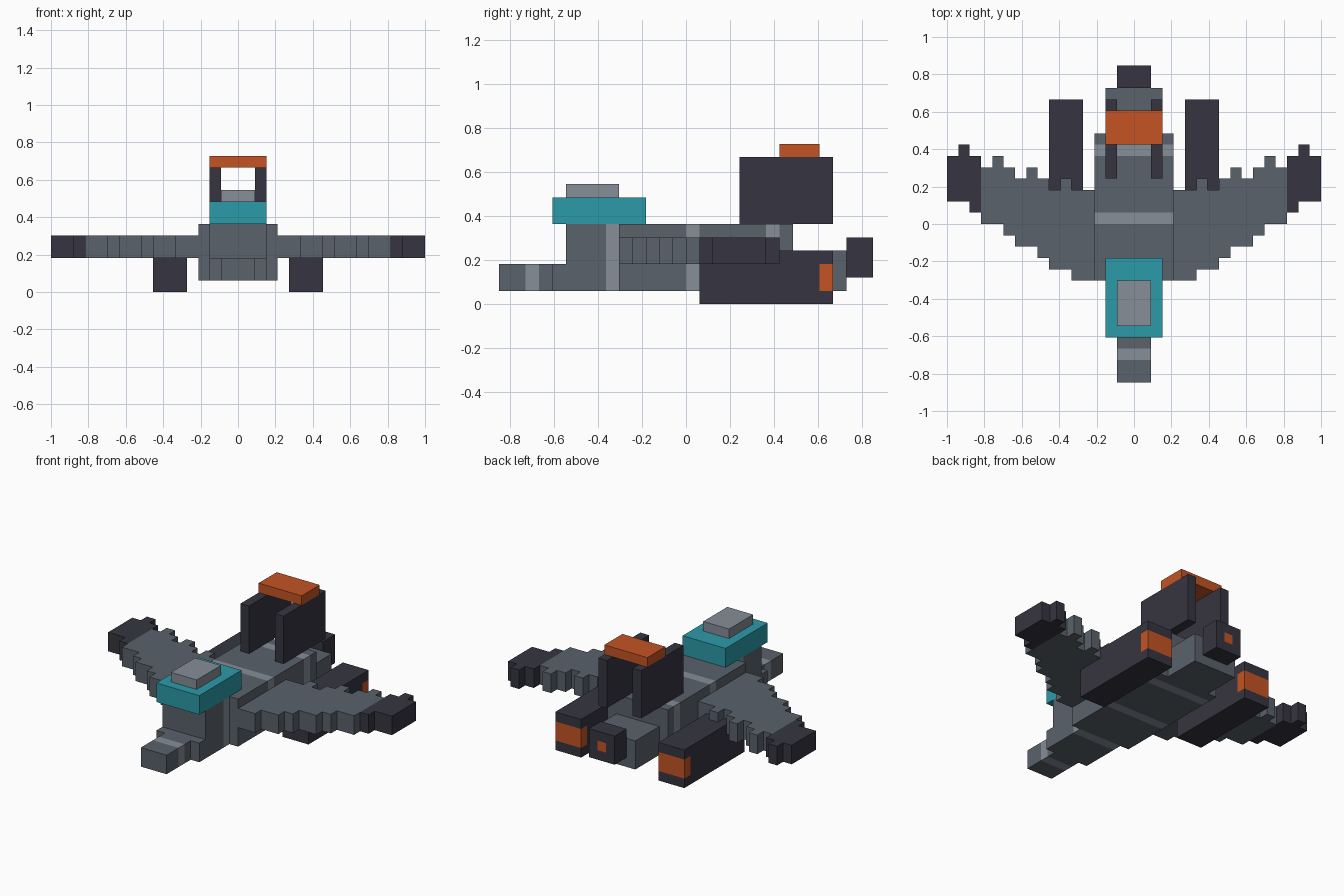
import bpy, bmesh
from mathutils import Vector

U = 2 / 33  # one block

cube = bpy.data.objects.get("Cube")
if cube:
    bpy.data.objects.remove(cube, do_unlink=True)


def material(name, rgb):
    lin = [((c / 255 + 0.055) / 1.055) ** 2.4 for c in rgb] + [1]
    m = bpy.data.materials.new(name)
    m.use_nodes = True
    m.diffuse_color = lin
    m.node_tree.nodes["Principled BSDF"].inputs["Base Color"].default_value = lin
    return m


GREY = material("hull grey", (90, 98, 107))
LIGHT = material("panel light grey", (134, 142, 151))
DARK = material("dark slate", (54, 53, 65))
TEAL = material("canopy teal", (44, 155, 169))
ORANGE = material("orange", (195, 84, 35))


def finish(name, bm, mats):
    bmesh.ops.recalc_face_normals(bm, faces=bm.faces)
    bmesh.ops.scale(bm, vec=(U, U, U), verts=bm.verts)
    me = bpy.data.meshes.new(name)
    bm.to_mesh(me)
    bm.free()
    for m in mats:
        me.materials.append(m)
    ob = bpy.data.objects.new(name, me)
    bpy.context.collection.objects.link(ob)
    return ob


def box(name, x, y, z, mat, accent=None, cuts=(), rule=None):
    """Block from ranges; faces obeying the rule take the accent colour."""
    bm = bmesh.new()
    bmesh.ops.create_cube(bm, size=1)
    ranges = (x, y, z)
    for v in bm.verts:
        v.co = [a if c < 0 else b for c, (a, b) in zip(v.co, ranges)]
    for axis, at in cuts:
        n = Vector([float(i == axis) for i in range(3)])
        bmesh.ops.bisect_plane(bm, geom=bm.verts[:] + bm.edges[:] + bm.faces[:],
                               plane_co=n * at, plane_no=n)
    if rule:
        for f in bm.faces:
            f.material_index = int(rule(f.calc_center_median()))
    return finish(name, bm, [mat, accent] if accent else [mat])


def banded(name, half, y, z, bands):
    """Hull block with light bands, each one block long, starting at the given y."""
    cuts = [(1, b + d) for b in bands for d in (0, 1)]
    return box(name, (-half, half), y, z, GREY, LIGHT, cuts,
               lambda c: any(b < c.y < b + 1 for b in bands))


def stepped_slab(name, x0, front, back, z, mat, side):
    """Slab with stepped edges, one column per block going outwards."""
    pts = []
    for i, f in enumerate(front):
        pts += [(x0 + i, f), (x0 + i + 1, f)]
    for i, b in reversed(list(enumerate(back))):
        pts += [(x0 + i + 1, b), (x0 + i, b)]
    pts = [p for i, p in enumerate(pts) if p != pts[i - 1]]
    bm = bmesh.new()
    face = bm.faces.new([bm.verts.new((side * px, py, z[0])) for px, py in pts])
    up = bmesh.ops.extrude_face_region(bm, geom=[face])
    verts = [g for g in up["geom"] if isinstance(g, bmesh.types.BMVert)]
    bmesh.ops.translate(bm, vec=(0, 0, z[1] - z[0]), verts=verts)
    return finish(name, bm, [mat])


# Hull from nose to tail
banded("nose", 1.5, (-14, -10), (1, 3), [-12])
banded("nose_base", 2.5, (-10, -9), (1, 3), [])
banded("neck", 2.5, (-9, -5), (1, 6), [-6])
banded("fuselage", 3.5, (-5, 8), (1, 6), [0, 6])
banded("tail", 2.5, (8, 12), (1, 4), [])

# Canopy
box("canopy", (-2.5, 2.5), (-10, -3), (6, 8), TEAL)
box("canopy_hatch", (-1.5, 1.5), (-9, -5), (8, 9), LIGHT)

# Tail thruster with a small glowing square at the back
box("tail_thruster", (-1.5, 1.5), (12, 14), (2, 5), DARK, ORANGE,
    [(0, -0.5), (0, 0.5), (2, 3), (2, 4)],
    lambda c: c.y > 13.9 and abs(c.x) < 0.5 and 3 < c.z < 4)

# Bridge over the fins
box("fin_bridge", (-2.5, 2.5), (7, 10), (11, 12), ORANGE)

# Mirrored parts
for label, s in (("left", 1), ("right", -1)):
    def span(a, b):
        return tuple(sorted((s * a, s * b)))

    stepped_slab(label + "_wing", 3.5, [-5, -5, -4, -4, -3, -2, -2, -1, 0, 0],
                 [3, 3, 4, 3, 4, 5, 4, 5, 6, 5], (3, 5), GREY, s)
    stepped_slab(label + "_wing_tip", 13.5, [1, 2, 2], [6, 7, 6], (3, 5), DARK, s)
    box(label + "_engine", span(4.5, 7.5), (1, 11), (0, 4), DARK, ORANGE,
        [(1, 10), (2, 1), (2, 3)], lambda c: c.y > 10 and 1 < c.z < 3)
    box(label + "_fin", span(1.5, 2.5), (4, 11), (6, 11), DARK)
